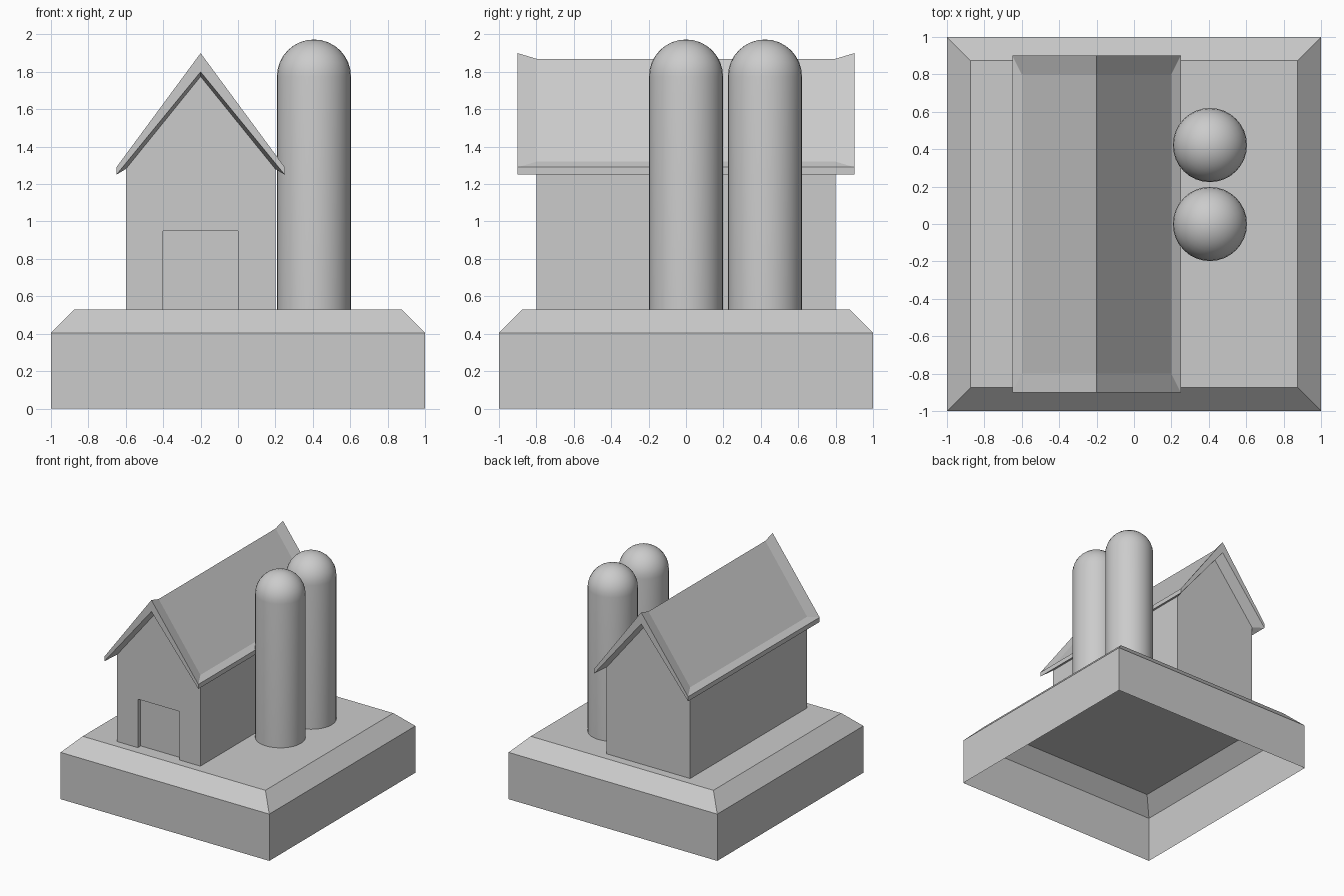
import bpy, bmesh, math

if "Cube" in bpy.data.objects:
    bpy.data.objects.remove(bpy.data.objects["Cube"])

FLOOR = 0.53      # top of the base
HX = -0.2         # centre line of the barn


def make(name, verts, faces, loc=(0, 0, 0), mirror=None):
    mesh = bpy.data.meshes.new(name)
    mesh.from_pydata(verts, [], faces)
    bm = bmesh.new()
    bm.from_mesh(mesh)
    bmesh.ops.recalc_face_normals(bm, faces=bm.faces)
    bm.to_mesh(mesh)
    bm.free()
    obj = bpy.data.objects.new(name, mesh)
    obj.location = loc
    bpy.context.collection.objects.link(obj)
    if mirror:
        mod = obj.modifiers.new("mirror", 'MIRROR')
        mod.use_axis = mirror
    return obj


def stack(rings):
    """Join equal rings of points with quads."""
    n = len(rings[0])
    verts = [p for r in rings for p in r]
    faces = [(k * n + i, k * n + (i + 1) % n, (k + 1) * n + (i + 1) % n, (k + 1) * n + i)
             for k in range(len(rings) - 1) for i in range(n)]
    return verts, faces


# base: open-bottomed block with a sloped top edge
def square(s, z):
    return [(-s, -s, z), (s, -s, z), (s, s, z), (-s, s, z)]


verts, faces = stack([square(1, 0), square(1, 0.405), square(0.875, FLOOR)])
make("base", verts, faces + [(8, 9, 10, 11)])

# barn walls: gable outline, with a doorway notched into the front
gable = [(0.4, FLOOR), (0.4, 1.28), (0, 1.775), (-0.4, 1.28), (-0.4, FLOOR)]
door = [(-0.2, FLOOR), (-0.2, 0.95), (0.2, 0.95), (0.2, FLOOR)]
verts = ([(x, -0.8, z) for x, z in gable + door]
         + [(x, 0.8, z) for x, z in gable]
         + [(x, -0.76, z) for x, z in door])
faces = [tuple(range(9)), (9, 10, 11, 12, 13), (0, 1, 10, 9), (3, 4, 13, 12),
         (5, 6, 15, 14), (6, 7, 16, 15), (7, 8, 17, 16), (14, 15, 16, 17)]
make("barn_walls", verts, faces, (HX, 0, 0))

# roof: one quarter, mirrored both ways; the rim stands proud of the slopes
quarter = [(0, 0, 1.87), (0.4, 0, 1.32), (0.4, -0.8, 1.32), (0, -0.8, 1.87),
           (0, -0.9, 1.9), (0.45, -0.9, 1.29), (0.45, 0, 1.29),
           (0, -0.9, 1.8), (0.45, -0.9, 1.25), (0.45, 0, 1.25),
           (0, -0.8, 1.775), (0.4, -0.8, 1.28), (0.4, 0, 1.28)]
faces = [(0, 1, 2, 3), (3, 2, 5, 4), (2, 1, 6, 5), (4, 5, 8, 7),
         (5, 6, 9, 8), (7, 8, 11, 10), (8, 9, 12, 11)]
make("roof", quarter, faces, (HX, 0, 0), (True, True, False))

# silos: smooth cylinders with round tops
R, SHOULDER, SIDES, STEPS = 0.198, 1.775, 32, 8


def circle(r, z):
    return [(r * math.cos(2 * math.pi * i / SIDES), r * math.sin(2 * math.pi * i / SIDES), z)
            for i in range(SIDES)]


angles = [math.pi / 2 * k / STEPS for k in range(STEPS)]
rings = [circle(R, FLOOR)] + [circle(R * math.cos(a), SHOULDER + R * math.sin(a)) for a in angles]
verts, faces = stack(rings)
top = len(verts)
verts.append((0, 0, SHOULDER + R))
faces += [(top - SIDES + i, top - SIDES + (i + 1) % SIDES, top) for i in range(SIDES)]
for name, y in (("silo_front", 0), ("silo_back", 0.422)):
    silo = make(name, verts, faces, (0.406, y, 0))
    silo.data.shade_smooth()
